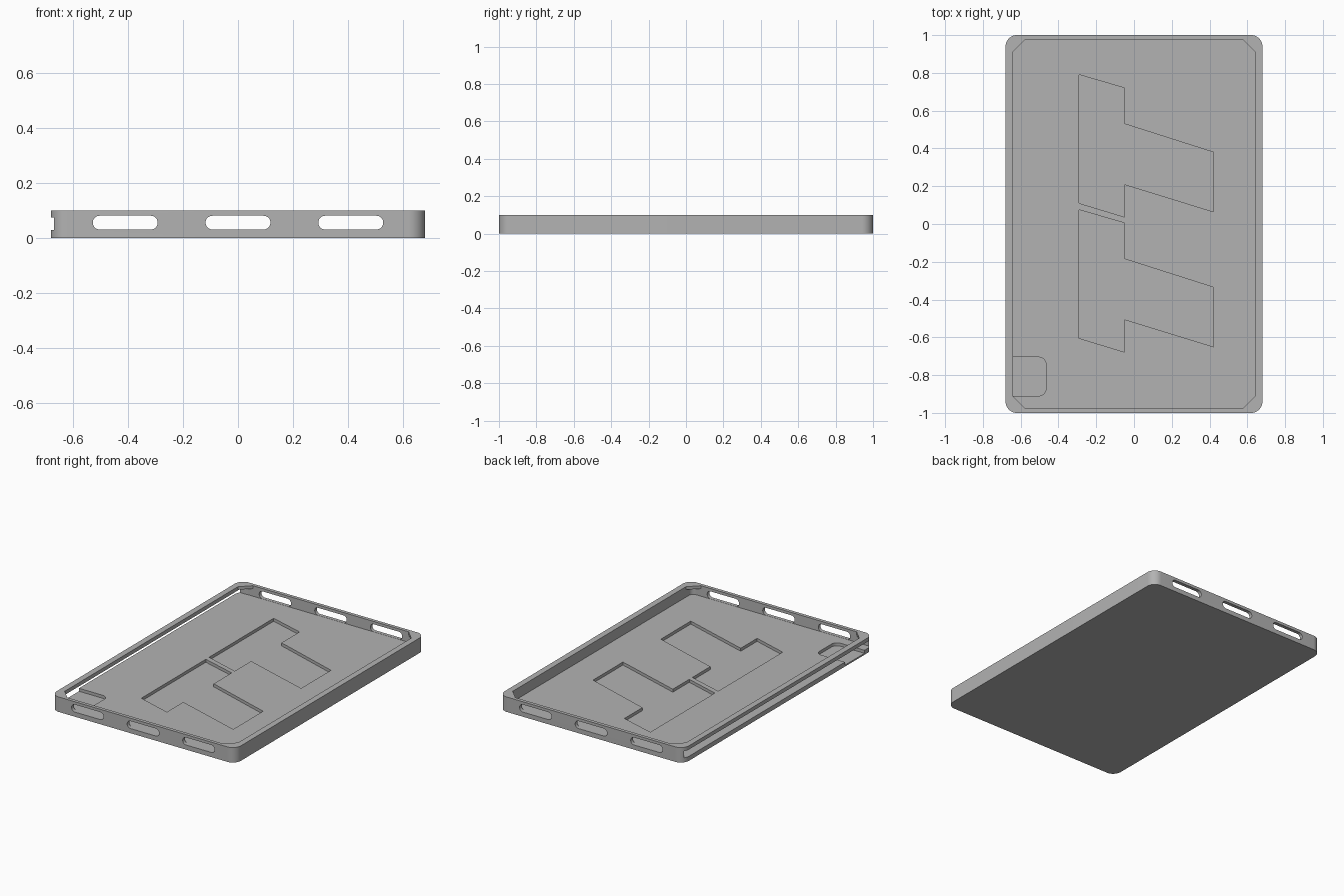
import bpy, bmesh, math

default = bpy.data.objects.get("Cube")
if default:
    bpy.data.objects.remove(default, do_unlink=True)

grey = bpy.data.materials.new("plain grey")
grey.use_nodes = True
colour = (0.45, 0.45, 0.45, 1)
grey.diffuse_color = colour
grey.node_tree.nodes["Principled BSDF"].inputs["Base Color"].default_value = colour


def rounded(x0, x1, y0, y1, r, steps=8):
    """Outline of a rectangle with rounded corners; one step gives chamfers."""
    pts = []
    for i, (cx, cy) in enumerate([(x1 - r, y1 - r), (x0 + r, y1 - r),
                                  (x0 + r, y0 + r), (x1 - r, y0 + r)]):
        for k in range(steps + 1):
            a = math.pi / 2 * (i + k / steps)
            pts.append((cx + r * math.cos(a), cy + r * math.sin(a)))
    return pts


def prism(name, outline, low, high, along_y=False):
    """Extrude an outline from low to high along z, or along y."""
    bm = bmesh.new()
    place = (lambda u, v: (u, low, v)) if along_y else (lambda u, v: (u, v, low))
    face = bm.faces.new([bm.verts.new(place(u, v)) for u, v in outline])
    out = bmesh.ops.extrude_face_region(bm, geom=[face])
    moved = [g for g in out["geom"] if isinstance(g, bmesh.types.BMVert)]
    step = (0, high - low, 0) if along_y else (0, 0, high - low)
    bmesh.ops.translate(bm, vec=step, verts=moved)
    bmesh.ops.remove_doubles(bm, verts=bm.verts, dist=1e-5)
    bmesh.ops.recalc_face_normals(bm, faces=bm.faces)
    mesh = bpy.data.meshes.new(name)
    bm.to_mesh(mesh)
    bm.free()
    mesh.materials.append(grey)
    obj = bpy.data.objects.new(name, mesh)
    bpy.context.collection.objects.link(obj)
    return obj


def cut(body, cutter):
    cutter.hide_render = True
    mod = body.modifiers.new("cut", "BOOLEAN")
    mod.operation = "DIFFERENCE"
    mod.solver = "EXACT"
    mod.object = cutter
    bpy.context.view_layer.objects.active = body
    bpy.ops.object.modifier_apply(modifier=mod.name)
    bpy.data.objects.remove(cutter, do_unlink=True)


# Tray body
W, L, H, FLOOR, LIP = 0.68, 1.0, 0.1, 0.03, 0.08
RECESS = 0.01
tray = prism("tray", rounded(-W, W, -L, L, 0.06, 12), 0, H)

# Cavity, with chamfered corner tabs left along the rim
ix, iy = 0.64, 0.977
cut(tray, prism("cavity", rounded(-ix, ix, -iy, iy, 0.03), FLOOR, LIP))
cut(tray, prism("rim_opening", rounded(-ix, ix, -iy, iy, 0.065, 1), LIP - 0.01, H + 0.1))

# Long slot through one side wall
cut(tray, prism("side_slot", [(-0.8, -iy + 0.002), (-0.62, -iy + 0.002),
                              (-0.62, iy - 0.002), (-0.8, iy - 0.002)], FLOOR, 0.075))

# Three vents through each end wall
for x in (-0.41, 0, 0.41):
    cut(tray, prism("vent", rounded(x - 0.118, x + 0.118, 0.031, 0.081, 0.0249),
                    -1.2, 1.2, along_y=True))

# Port recess open to the slotted side
cut(tray, prism("port_recess", rounded(-0.8, -0.465, -0.91, -0.705, 0.04), RECESS, 0.06))

# Two matching stepped recesses in the floor
step = [(-0.29, 0.79), (-0.05, 0.72), (-0.05, 0.53), (0.42, 0.38),
        (0.42, 0.065), (-0.05, 0.21), (-0.05, 0.037), (-0.29, 0.11)]
for shift in (0, -0.715):
    cut(tray, prism("floor_recess", [(x, y + shift) for x, y in step], RECESS, 0.06))

# Smooth rounded walls, sharp edges kept
bpy.ops.object.select_all(action="DESELECT")
tray.select_set(True)
bpy.context.view_layer.objects.active = tray
bpy.ops.object.shade_smooth_by_angle(angle=math.radians(30))
